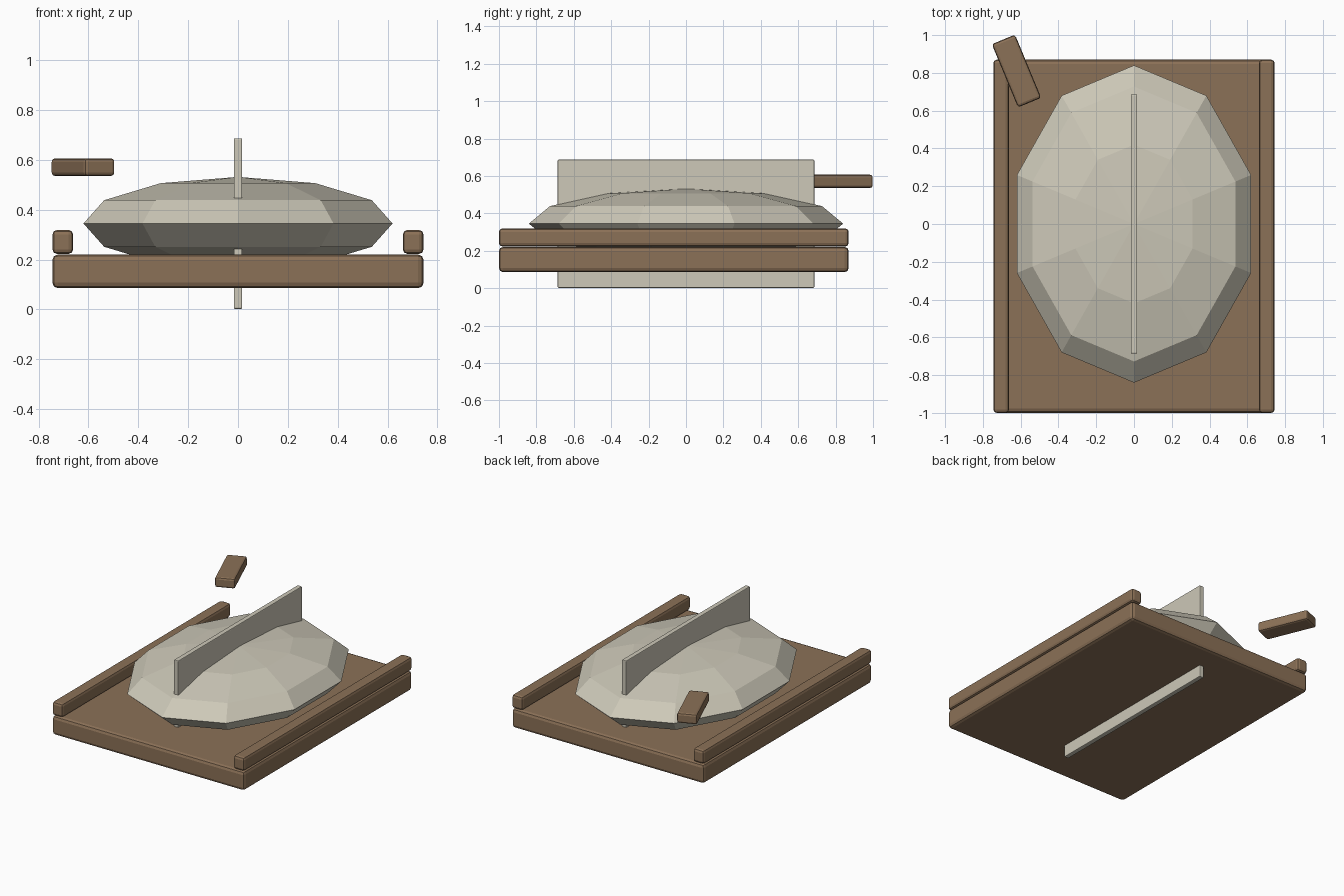
import bpy, bmesh, math

cube = bpy.data.objects.get("Cube")
if cube:
    bpy.data.objects.remove(cube, do_unlink=True)


def material(name, rgb):
    mat = bpy.data.materials.new(name)
    mat.use_nodes = True
    mat.diffuse_color = (*rgb, 1)
    mat.node_tree.nodes["Principled BSDF"].inputs["Base Color"].default_value = (*rgb, 1)
    return mat


wood = material("brown_wood", (0.26, 0.165, 0.095))
cream = material("pale_cream", (0.61, 0.58, 0.48))


def add_object(name, bm, mat, location, turn=0):
    mesh = bpy.data.meshes.new(name)
    bm.to_mesh(mesh)
    bm.free()
    mesh.materials.append(mat)
    obj = bpy.data.objects.new(name, mesh)
    obj.location = location
    obj.rotation_euler.z = turn
    bpy.context.collection.objects.link(obj)
    return obj


def bevelled_box(name, size, location, mat, bevel, turn=0):
    bm = bmesh.new()
    bmesh.ops.create_cube(bm, size=1)
    bmesh.ops.scale(bm, vec=size, verts=bm.verts)
    obj = add_object(name, bm, mat, location, turn)
    mod = obj.modifiers.new("Rounded edges", "BEVEL")
    mod.width = bevel
    mod.segments = 2
    return obj


# Wooden base and side rails
bevelled_box("base_board", (1.49, 1.87, 0.135), (0, -0.065, 0.153), wood, 0.022)
for side, x in (("left", 0.703), ("right", -0.703)):
    bevelled_box(side + "_rail", (0.083, 1.87, 0.096), (x, -0.065, 0.271), wood, 0.018)

# Faceted oval body
bm = bmesh.new()
bmesh.ops.create_uvsphere(bm, u_segments=10, v_segments=6, radius=1)
bmesh.ops.scale(bm, vec=(0.652, 0.84, 0.187), verts=bm.verts)
add_object("oval_body", bm, cream, (0, 0, 0.345))

# Upright fin passing through body and base
bevelled_box("upright_fin", (0.034, 1.372, 0.685), (0, 0, 0.3445), cream, 0.005)

# Small loose block above the back right corner
bevelled_box("floating_block", (0.133, 0.362, 0.071), (-0.622, 0.81, 0.571),
             wood, 0.014, math.radians(22.5))
